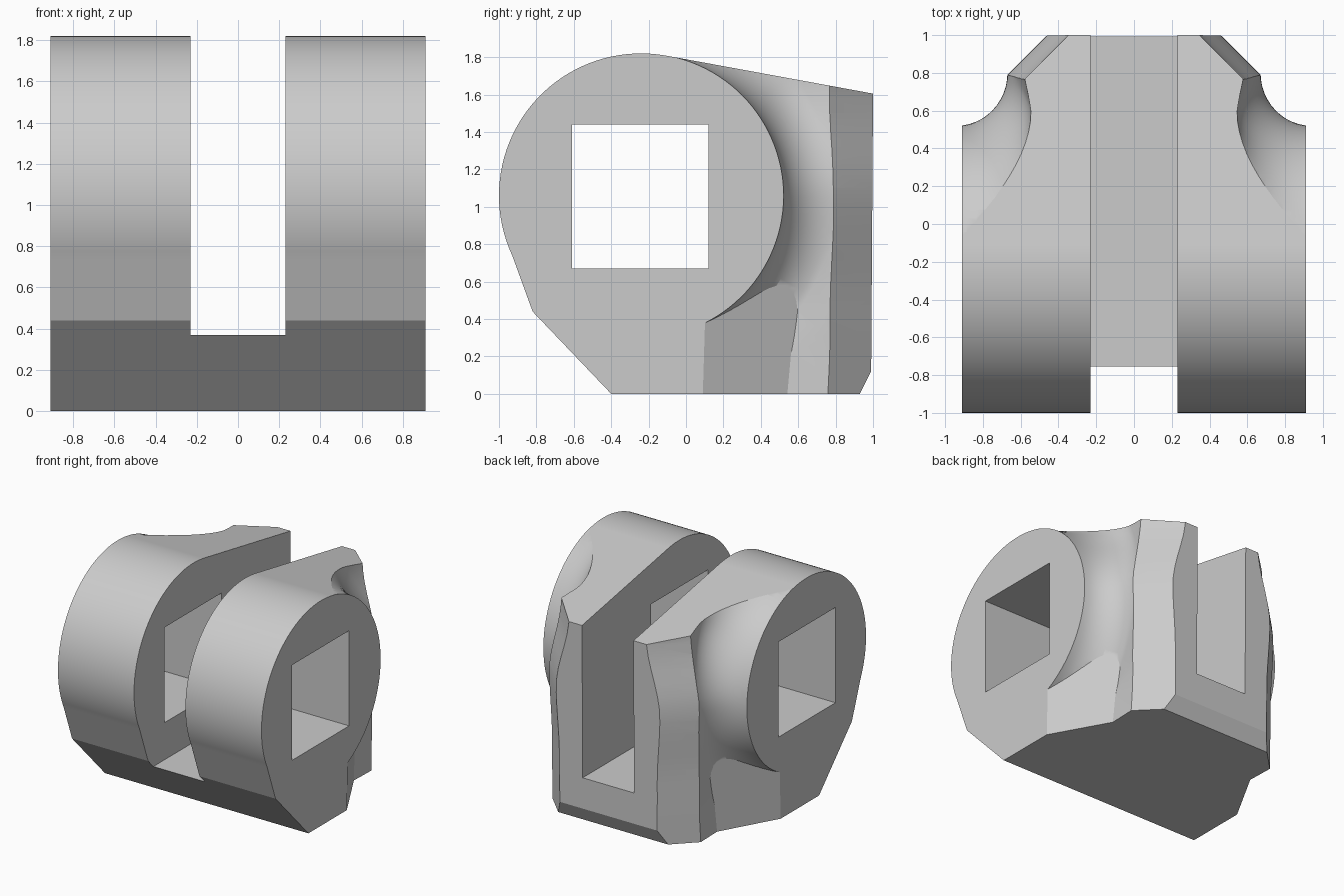
import bpy, bmesh
from math import sin, cos, radians, pi

cube = bpy.data.objects.get("Cube")
if cube:
    bpy.data.objects.remove(cube)

HALF_W = 0.91
CY, CZ, R = -0.24, 1.06, 0.76      # barrel axis and radius

grey = bpy.data.materials.new("plain_grey")
grey.use_nodes = True
grey.diffuse_color = (0.6, 0.6, 0.6, 1)
grey.node_tree.nodes["Principled BSDF"].inputs["Base Color"].default_value = (0.6, 0.6, 0.6, 1)


def loft(name, rings):
    """Closed solid through a list of equally long point rings."""
    bm = bmesh.new()
    rows = [[bm.verts.new(p) for p in ring] for ring in rings]
    n = len(rows[0])
    for a, b in zip(rows, rows[1:]):
        for i in range(n):
            j = (i + 1) % n
            bm.faces.new((a[i], a[j], b[j], b[i]))
    bm.faces.new(rows[0])
    bm.faces.new(rows[-1])
    bmesh.ops.recalc_face_normals(bm, faces=bm.faces)
    mesh = bpy.data.meshes.new(name)
    bm.to_mesh(mesh)
    bm.free()
    ob = bpy.data.objects.new(name, mesh)
    bpy.context.collection.objects.link(ob)
    return ob


def box(name, x, y, z):
    return loft(name, [[(i, y[0], z[0]), (i, y[1], z[0]), (i, y[1], z[1]), (i, y[0], z[1])] for i in x])


def subtract(target, cutter):
    """Cut one solid out of another and discard the cutter."""
    cutter.hide_render = True
    mod = target.modifiers.new("cut", "BOOLEAN")
    mod.operation, mod.solver, mod.object = "DIFFERENCE", "EXACT", cutter
    bpy.context.view_layer.objects.active = target
    bpy.ops.object.modifier_apply(modifier=mod.name)
    bpy.data.objects.remove(cutter)


def interpolate(table, t):
    for (a, u), (b, v) in zip(table, table[1:]):
        if t <= b:
            k = (t - a) / (b - a)
            k = k * k * (3 - 2 * k)
            return u + (v - u) * k
    return table[-1][1]


# Body: side profile of the barrel, foot and sloping roof, extruded across
arc = [radians(80 + 125 * i / 40) for i in range(41)]
profile = [(CY + R * cos(a), CZ + R * sin(a)) for a in arc]
profile += [(-0.82, 0.44), (-0.40, 0), (0.93, 0), (0.99, 0.12), (1.0, 1.605)]
body = loft("clevis_body", [[(x, y, z) for y, z in profile] for x in (-HALF_W, HALF_W)])

# Narrowest half-width of the concave flank, by angle round the barrel
WAIST = [(-90, 0.63), (-45, 0.63), (0, 0.67), (38, 0.545), (90, 0.535)]


def flank_ring(side, degrees):
    waist = interpolate(WAIST, degrees)
    section = []
    for i in range(13):
        f = pi / 2 * i / 12
        section.append((1.04 - 0.28 * cos(f), 0.94 - (0.94 - waist) * sin(f)))
    section += [(1.17, waist + 0.02), (1.8, waist + 0.05), (1.8, 1.2), (R, 1.2)]
    a = radians(degrees)
    return [(side * x, CY + r * cos(a), CZ + r * sin(a)) for r, x in section]


# Lower gusset outline that the flank cut leaves standing
GUSSET = [(0, -1.2), (1.3, -1.2), (1.3, 0.09), (HALF_W, 0.09), (0.63, 0.59),
          (0.65, 0.78), (0.4, 1.6), (0, 1.6)]

# Rear chamfer: x + y on the cut face, by height
CHAMFER = [(-0.2, 1.42), (0.5, 1.43), (1.05, 1.46), (1.65, 1.345), (2.0, 1.29)]

for side in (-1, 1):
    flank = loft("flank_cutter", [flank_ring(side, -85 + 163 * i / 54) for i in range(55)])
    gusset = loft("gusset_keeper", [[(side * x, y + 0.03 * z, z) for x, y in GUSSET] for z in (-2, 0.62)])
    subtract(flank, gusset)
    subtract(body, flank)
    rings = []
    for i in range(23):
        z = -0.2 + 0.1 * i
        s = interpolate(CHAMFER, z)
        rings.append([(side * (s - 1.2), 1.2, z), (side * 1.2, s - 1.2, z), (side * 1.2, 1.2, z)])
    subtract(body, loft("chamfer_cutter", rings))

# Central slot and square cross hole
subtract(body, box("slot_cutter", (-0.23, 0.23), (-2, 2), (0.37, 3)))
subtract(body, box("hole_cutter", (-2, 2), (-0.61, 0.12), (0.67, 1.44)))

# Material and shading
body.data.materials.clear()
body.data.materials.append(grey)
for face in body.data.polygons:
    face.material_index = 0
bpy.ops.object.select_all(action="DESELECT")
body.select_set(True)
bpy.context.view_layer.objects.active = body
bpy.ops.object.shade_smooth_by_angle(angle=radians(22))
weighted = body.modifiers.new("weighted_normals", "WEIGHTED_NORMAL")
weighted.keep_sharp = True
